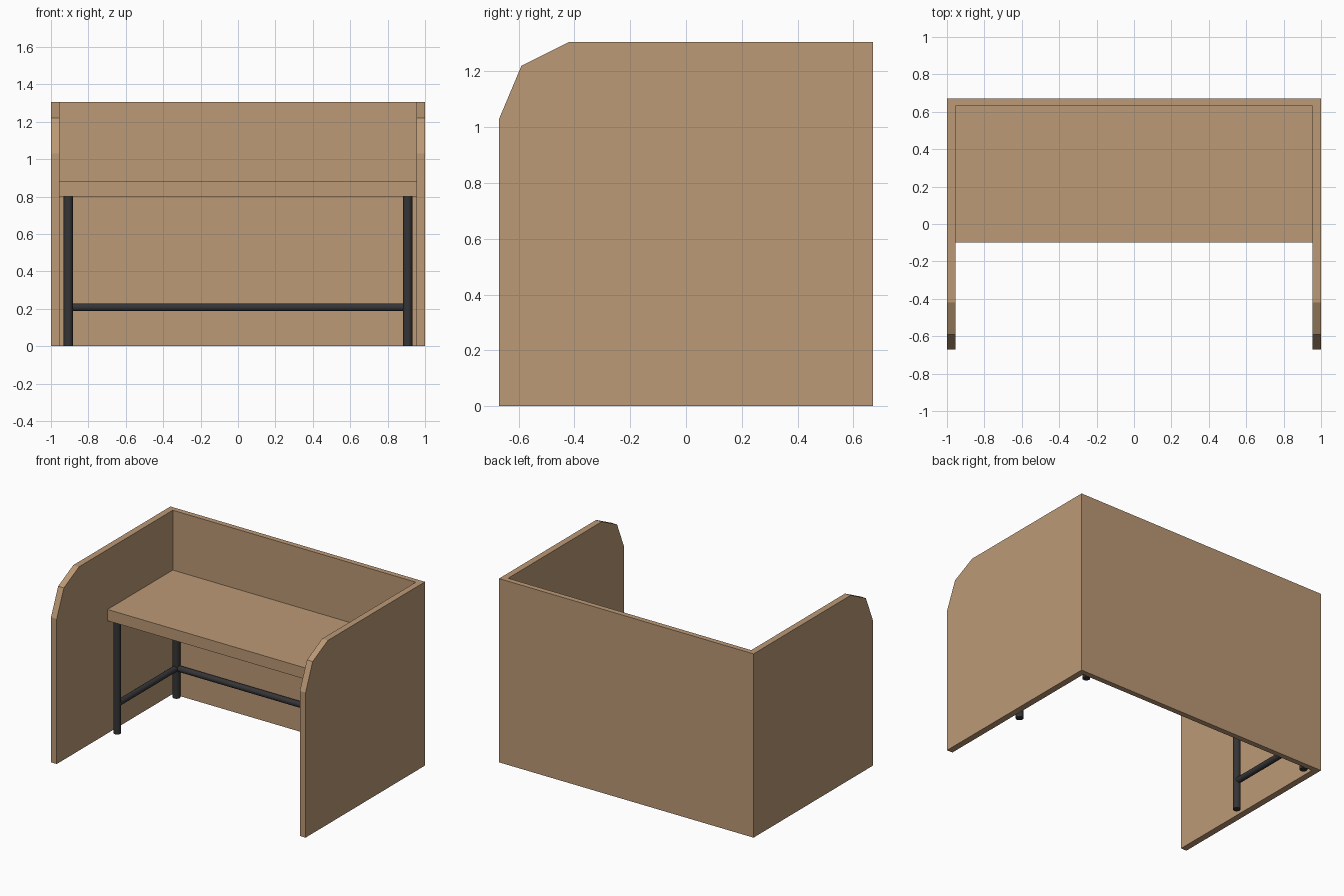
import bpy, bmesh
from mathutils import Vector

if "Cube" in bpy.data.objects:
    bpy.data.objects.remove(bpy.data.objects["Cube"])


def material(name, rgb):
    m = bpy.data.materials.new(name)
    m.diffuse_color = (*rgb, 1)
    m.use_nodes = True
    m.node_tree.nodes["Principled BSDF"].inputs["Base Color"].default_value = m.diffuse_color
    return m


WOOD = material("light_wood", (0.50, 0.32, 0.18))
METAL = material("dark_metal", (0.035, 0.035, 0.038))


def finish(name, bm, mat):
    bmesh.ops.recalc_face_normals(bm, faces=bm.faces[:])
    me = bpy.data.meshes.new(name)
    bm.to_mesh(me)
    bm.free()
    me.materials.append(mat)
    ob = bpy.data.objects.new(name, me)
    bpy.context.collection.objects.link(ob)
    return ob


def slab(name, profile, x0, x1, mat):
    """Extrude a (y, z) profile along x."""
    bm = bmesh.new()
    face = bm.faces.new([bm.verts.new((x0, y, z)) for y, z in profile])
    ext = bmesh.ops.extrude_face_region(bm, geom=[face])["geom"]
    bmesh.ops.translate(bm, vec=(x1 - x0, 0, 0),
                        verts=[v for v in ext if isinstance(v, bmesh.types.BMVert)])
    return finish(name, bm, mat)


def rect(y0, y1, z0, z1):
    return [(y0, z0), (y1, z0), (y1, z1), (y0, z1)]


def tube(name, a, b, radius, mat):
    """Round bar from point a to point b."""
    a, b = Vector(a), Vector(b)
    bm = bmesh.new()
    bmesh.ops.create_cone(bm, cap_ends=True, segments=16, radius1=radius,
                          radius2=radius, depth=(b - a).length)
    for f in bm.faces:
        f.smooth = len(f.verts) == 4
    for e in bm.edges:
        e.smooth = all(f.smooth for f in e.link_faces)
    ob = finish(name, bm, mat)
    ob.location = (a + b) / 2
    ob.rotation_euler = (b - a).to_track_quat("Z", "Y").to_euler()
    return ob


IN_X, BACK_Y, TOP = 0.955, 0.632, 1.305
LEG_X, FRONT_Y, REAR_Y, BAR_Z = 0.907, -0.058, 0.606, 0.208

# Privacy side panels with clipped front corner
side = [(-0.67, 0), (0.67, 0), (0.67, TOP), (-0.42, TOP), (-0.59, 1.22), (-0.67, 1.03)]
slab("left_panel", side, -1, -IN_X, WOOD)
slab("right_panel", side, IN_X, 1, WOOD)

# Back panel and desktop
slab("back_panel", rect(BACK_Y, 0.67, 0, TOP), -IN_X, IN_X, WOOD)
slab("desktop", rect(-0.10, BACK_Y, 0.80, 0.88), -IN_X, IN_X, WOOD)

# Legs and side stretchers
for label, s in (("left", -1), ("right", 1)):
    x = s * LEG_X
    for pos, y in (("front", FRONT_Y), ("rear", REAR_Y)):
        tube(f"{label}_{pos}_leg", (x, y, 0), (x, y, 0.80), 0.025, METAL)
    tube(f"{label}_stretcher", (x, FRONT_Y, BAR_Z), (x, REAR_Y, BAR_Z), 0.021, METAL)

# Rear stretcher
tube("rear_stretcher", (-LEG_X, REAR_Y, BAR_Z), (LEG_X, REAR_Y, BAR_Z), 0.021, METAL)
